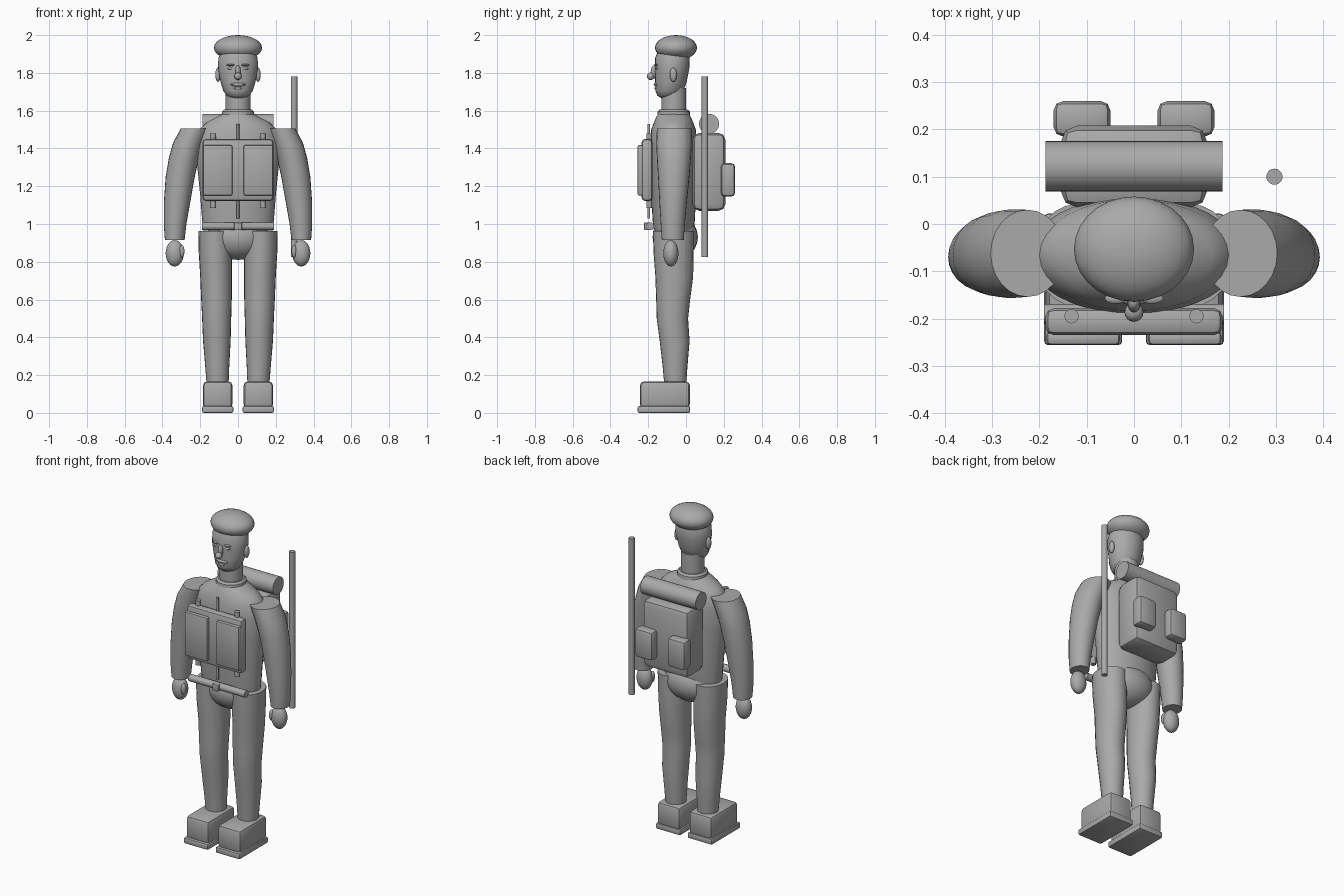
import bpy, bmesh, math
from mathutils import Matrix, Vector

GREY = bpy.data.materials.new("plain grey")
GREY.diffuse_color = (0.4, 0.4, 0.4, 1)


def finish(name, bm, angle=35):
    bmesh.ops.recalc_face_normals(bm, faces=bm.faces)
    mesh = bpy.data.meshes.new(name)
    bm.to_mesh(mesh)
    bm.free()
    mesh.materials.append(GREY)
    ob = bpy.data.objects.new(name, mesh)
    bpy.context.collection.objects.link(ob)
    bpy.ops.object.select_all(action='DESELECT')
    ob.select_set(True)
    bpy.context.view_layer.objects.active = ob
    bpy.ops.object.shade_smooth_by_angle(angle=math.radians(angle))
    return ob


def loft(name, sections, n=24):
    """Capped skin over ellipses given as (z, cx, cy, rx, ry)."""
    bm = bmesh.new()
    rings = []
    for z, cx, cy, rx, ry in sections:
        rings.append([bm.verts.new((cx + rx * math.cos(2 * math.pi * i / n),
                                    cy + ry * math.sin(2 * math.pi * i / n), z))
                      for i in range(n)])
    for a, b in zip(rings, rings[1:]):
        for i in range(n):
            j = (i + 1) % n
            bm.faces.new((a[i], a[j], b[j], b[i]))
    bm.faces.new(rings[0])
    bm.faces.new(rings[-1])
    return finish(name, bm)


def ball(name, centre, radii, n=24):
    bm = bmesh.new()
    m = Matrix.Translation(centre) @ Matrix.Diagonal((*radii, 1))
    bmesh.ops.create_uvsphere(bm, u_segments=n, v_segments=n // 2, radius=1, matrix=m)
    return finish(name, bm)


def box(name, lo, hi, bevel):
    bm = bmesh.new()
    lo, hi = Vector(lo), Vector(hi)
    m = Matrix.Translation((lo + hi) / 2) @ Matrix.Diagonal((*(hi - lo), 1))
    bmesh.ops.create_cube(bm, size=1, matrix=m)
    bmesh.ops.bevel(bm, geom=bm.edges[:], offset=bevel, segments=2, profile=0.5, affect='EDGES')
    return finish(name, bm)


def rod(name, a, b, r, n=20):
    bm = bmesh.new()
    a, b = Vector(a), Vector(b)
    d = b - a
    m = Matrix.Translation((a + b) / 2) @ d.to_track_quat('Z', 'Y').to_matrix().to_4x4()
    bmesh.ops.create_cone(bm, cap_ends=True, segments=n, radius1=r, radius2=r,
                          depth=d.length, matrix=m)
    return finish(name, bm)


# Body core
loft("torso", [(0.965, 0, -0.065, 0.185, 0.105), (1.02, 0, -0.065, 0.19, 0.112),
               (1.15, 0, -0.065, 0.20, 0.118), (1.3, 0, -0.066, 0.215, 0.124),
               (1.42, 0, -0.066, 0.225, 0.125), (1.5, 0, -0.066, 0.205, 0.118),
               (1.54, 0, -0.066, 0.165, 0.103), (1.57, 0, -0.066, 0.105, 0.09),
               (1.585, 0, -0.066, 0.08, 0.08)], 32)
ball("pelvis", (0, -0.057, 0.93), (0.165, 0.12, 0.12))
loft("collar", [(1.565, 0, -0.065, 0.088, 0.088), (1.595, 0, -0.065, 0.085, 0.085),
                (1.605, 0, -0.065, 0.074, 0.074)])
rod("neck", (0, -0.065, 1.57), (0, -0.065, 1.72), 0.066, 24)

# Head and cap
loft("head", [(1.667, 0, -0.098, 0.035, 0.035), (1.68, 0, -0.094, 0.06, 0.058),
              (1.705, 0, -0.088, 0.078, 0.074), (1.75, 0, -0.08, 0.092, 0.083),
              (1.82, 0, -0.074, 0.106, 0.091), (1.88, 0, -0.072, 0.104, 0.092),
              (1.93, 0, -0.07, 0.08, 0.07)])
ball("cap", (0, -0.053, 1.933), (0.127, 0.111, 0.067), 28)
ball("nose_bridge", (0, -0.167, 1.805), (0.014, 0.02, 0.036), 16)
ball("nose_tip", (0, -0.187, 1.782), (0.02, 0.02, 0.02), 16)
ball("upper_lip", (0, -0.155, 1.738), (0.04, 0.016, 0.011), 16)
ball("lower_lip", (0, -0.153, 1.718), (0.026, 0.014, 0.009), 16)

# Paired limbs, boots and face parts
for side, s in (("right", -1), ("left", 1)):
    loft(side + "_arm", [(z, s * x, y, rx, ry) for z, x, y, rx, ry in (
        (0.915, 0.335, -0.07, 0.052, 0.058), (1.0, 0.333, -0.07, 0.06, 0.064),
        (1.12, 0.322, -0.068, 0.07, 0.073), (1.25, 0.306, -0.065, 0.077, 0.083),
        (1.35, 0.286, -0.064, 0.08, 0.09), (1.43, 0.262, -0.063, 0.082, 0.094),
        (1.505, 0.225, -0.062, 0.078, 0.092))])
    ball(side + "_hand", (s * 0.335, -0.08, 0.845), (0.048, 0.04, 0.07))
    ball(side + "_thumb", (s * 0.297, -0.1, 0.855), (0.014, 0.016, 0.034), 14)
    loft(side + "_leg", [(z, s * x, y, rx, ry) for z, x, y, rx, ry in (
        (0.15, 0.108, -0.057, 0.058, 0.058), (0.25, 0.11, -0.058, 0.064, 0.066),
        (0.38, 0.112, -0.06, 0.073, 0.079), (0.5, 0.113, -0.072, 0.077, 0.083),
        (0.6, 0.114, -0.068, 0.081, 0.09), (0.72, 0.116, -0.062, 0.084, 0.1),
        (0.85, 0.12, -0.066, 0.088, 0.106), (0.963, 0.122, -0.066, 0.088, 0.108))])
    x0, x1 = sorted((s * 0.03, s * 0.185))
    box(side + "_boot", (x0, -0.243, 0.025), (x1, 0.02, 0.166), 0.02)
    box(side + "_sole", (x0 - 0.005, -0.256, 0), (x1 + 0.005, 0.022, 0.036), 0.008)
    ball(side + "_ear", (s * 0.106, -0.067, 1.79), (0.014, 0.019, 0.038), 16)
    ball(side + "_brow", (s * 0.038, -0.157, 1.842), (0.024, 0.012, 0.006), 14)
    ball(side + "_eye", (s * 0.038, -0.152, 1.824), (0.018, 0.01, 0.008), 14)
    # Chest pouch, strap and pack pocket
    box(side + "_pouch", (x0, -0.256, 1.15), (x1, -0.228, 1.418), 0.009)
    rod(side + "_strap", (s * 0.132, -0.195, 1.085), (s * 0.132, -0.195, 1.48), 0.015)
    x0, x1 = sorted((s * 0.05, s * 0.17))
    box(side + "_pack_pocket", (x0, 0.185, 1.145), (x1, 0.26, 1.322), 0.02)

# Front gear
box("chest_rig", (-0.187, -0.235, 1.122), (0.187, -0.178, 1.45), 0.018)
rod("jacket_zip", (0, -0.197, 1.03), (0, -0.197, 1.53), 0.007, 12)
rod("belt", (-0.19, -0.19, 0.988), (0.19, -0.19, 0.988), 0.021)
box("belt_buckle", (-0.021, -0.222, 0.968), (0.021, -0.195, 1.008), 0.005)

# Back gear
box("backpack", (-0.155, 0.035, 1.07), (0.155, 0.208, 1.482), 0.035)
rod("bedroll", (-0.187, 0.122, 1.53), (0.187, 0.122, 1.53), 0.053, 32)
rod("long_barrel", (0.297, 0.1, 0.825), (0.297, 0.1, 1.78), 0.017)
